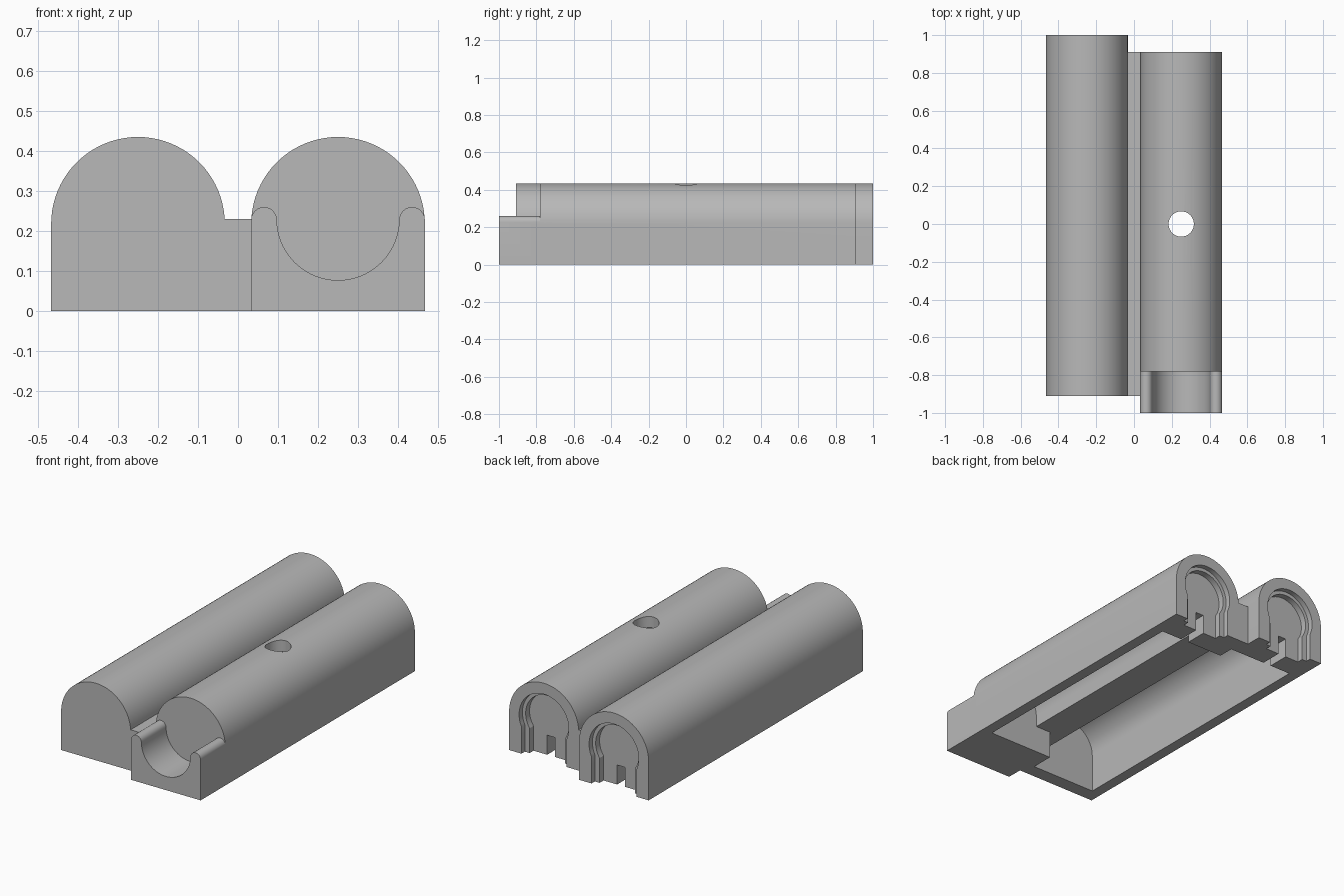
import bpy, bmesh
from math import cos, sin, pi, acos

if "Cube" in bpy.data.objects:
    bpy.data.objects.remove(bpy.data.objects["Cube"])

grey = bpy.data.materials.new("plain grey")
grey.use_nodes = True
COLOUR = (0.48, 0.48, 0.48, 1)
grey.diffuse_color = COLOUR
grey.node_tree.nodes["Principled BSDF"].inputs["Base Color"].default_value = COLOUR

R, SPRING, BORE = 0.217, 0.218, 0.155   # outer radius, arch springing height, inner radius


def arc(cx, cz, r, a, b, n=40):
    return [(cx + r * cos(a + (b - a) * i / n), cz + r * sin(a + (b - a) * i / n))
            for i in range(n + 1)]


def arch(cx, r, leg, foot):
    """Round-topped outline; legs narrower than r give a keyhole."""
    t = acos(min(1, leg / r))
    return [(cx + leg, foot)] + arc(cx, SPRING, r, -t, pi + t) + [(cx - leg, foot)]


def rect(x0, x1, z0, z1):
    return [(x0, z0), (x1, z0), (x1, z1), (x0, z1)]


def extrude(name, outline, y0, y1):
    """Prism from an x-z outline, running along y."""
    bm = bmesh.new()
    face = bm.faces.new([bm.verts.new((x, y0, z)) for x, z in outline])
    new = bmesh.ops.extrude_face_region(bm, geom=[face])["geom"]
    bmesh.ops.translate(bm, vec=(0, y1 - y0, 0),
                        verts=[v for v in new if isinstance(v, bmesh.types.BMVert)])
    bmesh.ops.recalc_face_normals(bm, faces=bm.faces)
    mesh = bpy.data.meshes.new(name)
    bm.to_mesh(mesh)
    bm.free()
    mesh.materials.append(grey)
    ob = bpy.data.objects.new(name, mesh)
    bpy.context.collection.objects.link(ob)
    return ob


def combine(target, other, operation):
    mod = target.modifiers.new("combine", 'BOOLEAN')
    mod.operation, mod.solver, mod.object = operation, 'EXACT', other
    bpy.context.view_layer.objects.active = target
    bpy.ops.object.modifier_apply(modifier=mod.name)
    bpy.data.objects.remove(other)


# Two arched tubes joined by a low web
body = extrude("twin_tube_case", arch(-0.25, R, R, 0), -0.91, 1.0)
combine(body, extrude("web", rect(-0.06, 0.05, 0, 0.23), -0.91, 0.91), 'UNION')
combine(body, extrude("right_tube", arch(0.25, R, R, 0), -0.78, 0.91), 'UNION')

# Open cradle with rounded lips in front of the shorter tube
lip = 0.032
cradle = ([(0.033, 0)] + arc(0.065, 0.228, lip, pi, 0, 12)
          + arc(0.25, 0.23, 0.153, pi, 2 * pi)
          + arc(0.435, 0.228, lip, pi, 0, 12) + [(0.467, 0)])
combine(body, extrude("cradle", cradle, -1.0, -0.75), 'UNION')

# Hollow each tube from below, with stepped keyhole recess and wire notch at the back
for cx, front, back in ((-0.25, -0.83, 1.0), (0.25, -0.70, 0.91)):
    inner = back - 0.19
    cuts = [
        (arch(cx, BORE, BORE, -0.05), front, inner),
        (arch(cx, BORE, 0.14, -0.05), back - 0.03, back + 0.05),
        (arch(cx, 0.135, 0.11, -0.05), back - 0.065, back),
        (rect(cx - 0.025, cx + 0.025, -0.05, 0.11), inner - 0.05, back - 0.04),
        (rect(min(0, cx), max(0, cx), -0.05, 0.155), front, inner),
    ]
    for outline, y0, y1 in cuts:
        combine(body, extrude("cutter", outline, y0, y1), 'DIFFERENCE')

# Round hole through the roof of the shorter tube
bpy.ops.mesh.primitive_cylinder_add(vertices=40, radius=0.067, depth=0.3,
                                    location=(0.25, 0, 0.45))
hole = bpy.context.object
hole.data.materials.append(grey)
combine(body, hole, 'DIFFERENCE')

bpy.ops.object.select_all(action='DESELECT')
body.select_set(True)
bpy.context.view_layer.objects.active = body
bpy.ops.object.shade_smooth_by_angle(angle=pi / 7)
